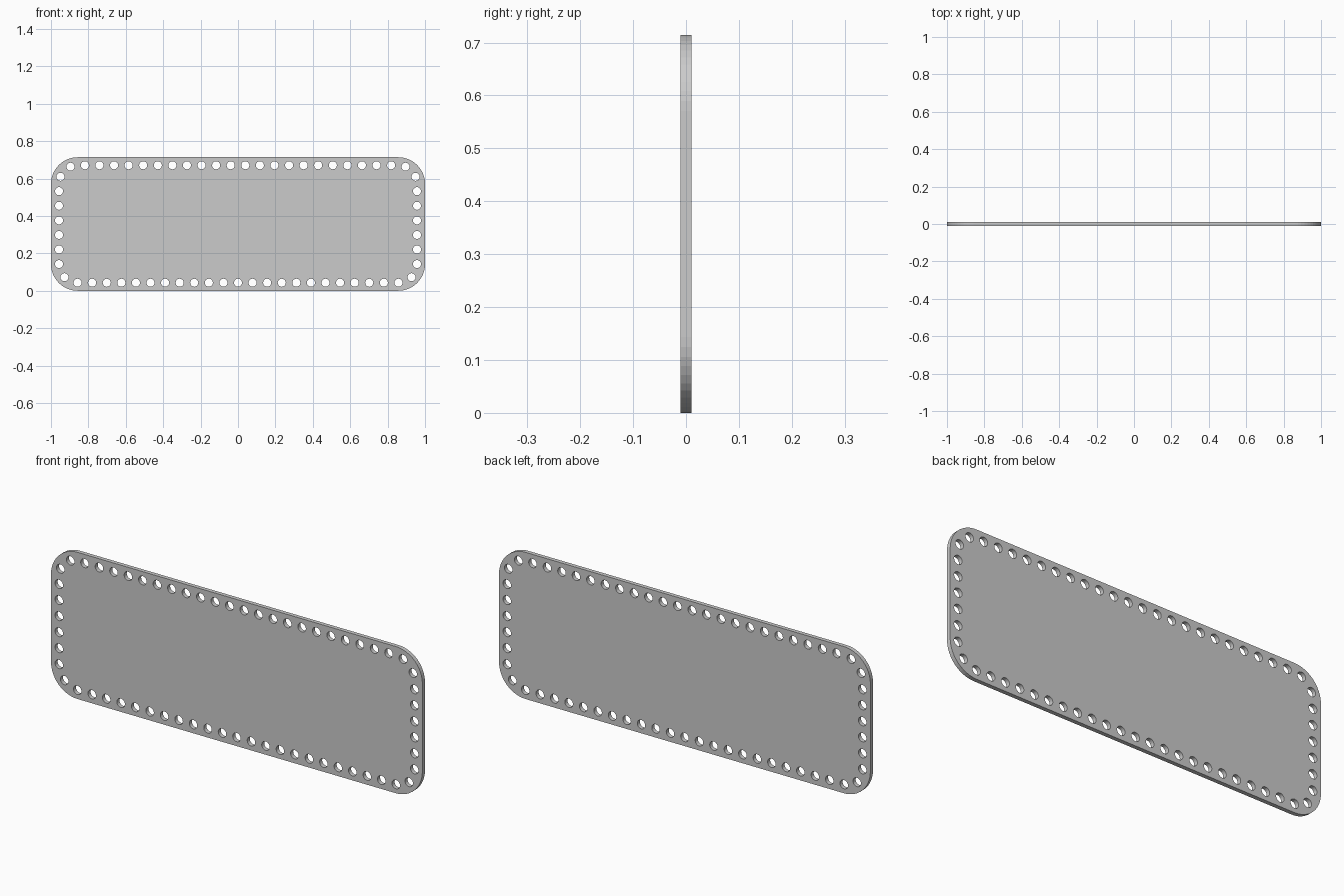
import bpy
from math import pi, sin, cos

if "Cube" in bpy.data.objects:
    bpy.data.objects.remove(bpy.data.objects["Cube"])

W, H, T = 2.0, 0.714, 0.02      # width, height, thickness
R, INSET = 0.143, 0.043         # corner radius, hole line inset
HOLES, HOLE_R = 63, 0.0215

curve = bpy.data.curves.new("perforated_plate", 'CURVE')
curve.dimensions = '2D'
curve.fill_mode = 'BOTH'
curve.extrude = T / 2


def add_loop(points):
    s = curve.splines.new('POLY')
    s.points.add(len(points) - 1)
    for p, (x, y) in zip(s.points, points):
        p.co = (x, y, 0, 1)
    s.use_cyclic_u = True
    s.use_smooth = False


def arc(cx, cy, r, a0, a1, n):
    return [(cx + r * cos(a0 + (a1 - a0) * i / n), cy + r * sin(a0 + (a1 - a0) * i / n))
            for i in range(n + 1)]


# Straight half-lengths and corner centres, counter-clockwise from bottom right
a, b = W / 2 - R, H / 2 - R
centres = [(a, -b), (a, b), (-a, b), (-a, -b)]

# Rounded outline
outline = []
for i, (cx, cz) in enumerate(centres):
    start = -pi / 2 + i * pi / 2
    outline += arc(cx, H / 2 + cz, R, start, start + pi / 2, 12)
add_loop(outline)


# Point on the inset rounded rectangle, measured from the bottom centre
def on_path(d):
    r = R - INSET
    sides = [(1, 0), (0, 1), (-1, 0), (0, -1)]
    lengths = [2 * a, 2 * b] * 2
    d += a
    for lap in range(5):
        i = lap % 4
        (ux, uz), (cx, cz) = sides[i], centres[i]
        start = -pi / 2 + i * pi / 2
        if d <= lengths[i]:
            back = lengths[i] - d
            return (cx + r * cos(start) - ux * back, cz + r * sin(start) - uz * back)
        d -= lengths[i]
        if d <= r * pi / 2:
            t = start + d / r
            return (cx + r * cos(t), cz + r * sin(t))
        d -= r * pi / 2


# Evenly spaced stitching holes
perimeter = 4 * a + 4 * b + 2 * pi * (R - INSET)
for k in range(HOLES):
    x, z = on_path(perimeter * k / HOLES)
    add_loop(arc(x, z + H / 2, HOLE_R, 0, 2 * pi, 32)[:-1])

# Stand the plate upright and turn it into a mesh
plate = bpy.data.objects.new("perforated_plate", curve)
bpy.context.collection.objects.link(plate)
plate.rotation_euler = (pi / 2, 0, 0)
bpy.context.view_layer.objects.active = plate
plate.select_set(True)
bpy.ops.object.convert(target='MESH')
bpy.ops.object.transform_apply(location=False, rotation=True, scale=False)
